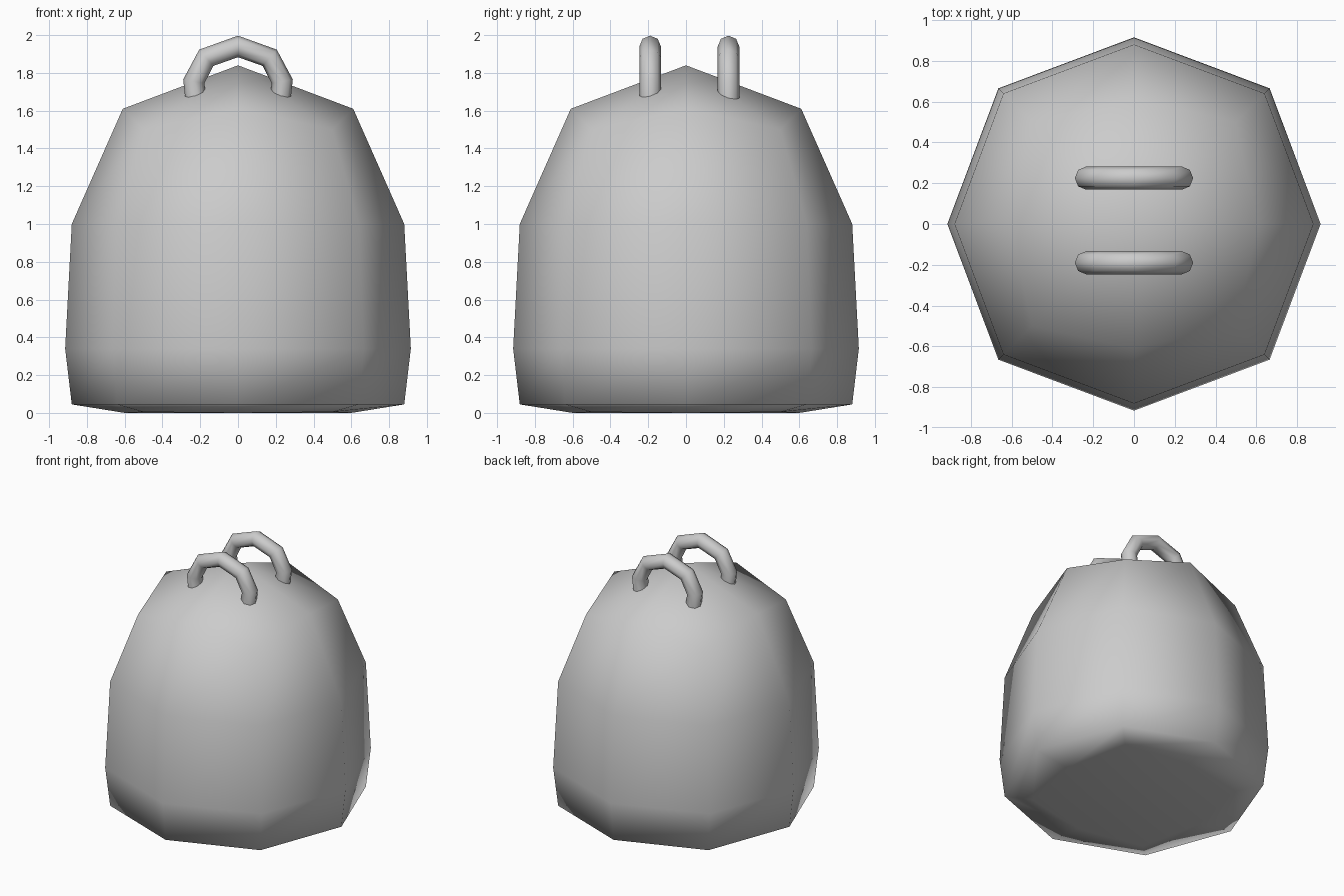
import bpy, bmesh

if "Cube" in bpy.data.objects:
    bpy.data.objects.remove(bpy.data.objects["Cube"])


def link(name, data):
    ob = bpy.data.objects.new(name, data)
    bpy.context.collection.objects.link(ob)
    return ob


# Body: eight-sided rings; each is (axis radius, axis z, diagonal x=y, diagonal z)
rings = [
    (0.60, 0.00, 0.50, 0.005),
    (0.88, 0.045, 0.64, 0.045),
    (0.915, 0.34, 0.665, 0.34),
    (0.88, 1.00, 0.64, 1.00),
    (0.61, 1.61, 0.50, 1.50),
]
dirs = [(1, 0), (1, 1), (0, 1), (-1, 1), (-1, 0), (-1, -1), (0, -1), (1, -1)]

bm = bmesh.new()
loops = []
for axis_r, axis_z, diag_r, diag_z in rings:
    loop = []
    for i, (dx, dy) in enumerate(dirs):
        r, z = (diag_r, diag_z) if i % 2 else (axis_r, axis_z)
        loop.append(bm.verts.new((dx * r, dy * r, z)))
    loops.append(loop)

# Walls
for low, high in zip(loops, loops[1:]):
    for i in range(8):
        j = (i + 1) % 8
        bm.faces.new((low[i], low[j], high[j], high[i]))

# Top and bottom: four quads around a centre point
for loop, z in ((loops[0], 0.0), (loops[-1], 1.84)):
    centre = bm.verts.new((0, 0, z))
    for i in range(0, 8, 2):
        bm.faces.new((centre, loop[i], loop[i + 1], loop[(i + 2) % 8]))

bmesh.ops.recalc_face_normals(bm, faces=bm.faces)
for f in bm.faces:
    f.smooth = True
mesh = bpy.data.meshes.new("body")
bm.to_mesh(mesh)
bm.free()
link("body", mesh)


# Handles: arched tubes sunk into the top
half = [(0.215, 1.60), (0.234, 1.755), (0.168, 1.88)]
path = [(-x, z) for x, z in half] + [(0, 1.94)] + half[::-1]


def handle(name, y):
    curve = bpy.data.curves.new(name, 'CURVE')
    curve.dimensions = '3D'
    curve.bevel_depth = 0.057
    curve.bevel_resolution = 2
    curve.use_fill_caps = True
    spline = curve.splines.new('POLY')
    spline.points.add(len(path) - 1)
    for p, (x, z) in zip(spline.points, path):
        p.co = (x, y, z, 1)
    spline.use_smooth = True
    link(name, curve)


handle("front_handle", -0.19)
handle("back_handle", 0.225)
